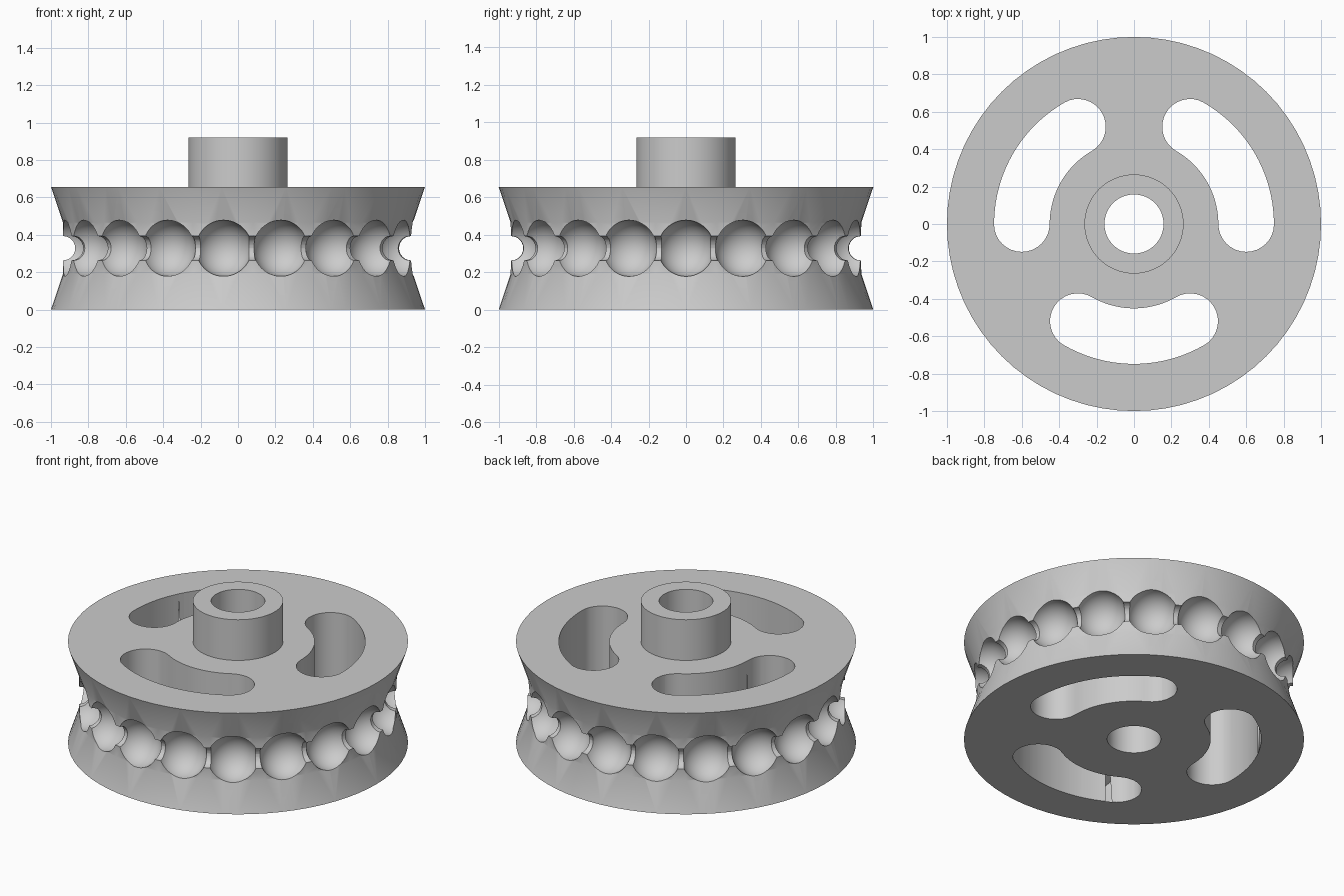
import bpy, bmesh
from math import pi, sin, cos, radians
from mathutils import Matrix, Vector

old = bpy.data.objects.get("Cube")
if old:
    bpy.data.objects.remove(old, do_unlink=True)

MID_Z = 0.328        # height of the groove centre
GROOVE_R = 0.936     # radius of the waist
BALLS = 19

grey = bpy.data.materials.new("light grey")
grey.use_nodes = True
COLOUR = (0.6, 0.6, 0.6, 1)
grey.diffuse_color = COLOUR
grey.node_tree.nodes["Principled BSDF"].inputs["Base Color"].default_value = COLOUR


def make_object(name, bm):
    bmesh.ops.recalc_face_normals(bm, faces=bm.faces)
    mesh = bpy.data.meshes.new(name)
    bm.to_mesh(mesh)
    bm.free()
    mesh.materials.append(grey)
    obj = bpy.data.objects.new(name, mesh)
    bpy.context.collection.objects.link(obj)
    return obj


def lathe(name, profile, sides):
    """Revolve a closed (radius, height) loop about z."""
    bm = bmesh.new()
    rings = []
    for i in range(sides):
        a = 2 * pi * i / sides
        rings.append([bm.verts.new((r * cos(a), r * sin(a), z)) for r, z in profile])
    n = len(profile)
    for i in range(sides):
        here, there = rings[i], rings[(i + 1) % sides]
        for j in range(n):
            k = (j + 1) % n
            bm.faces.new((here[j], there[j], there[k], here[k]))
    return make_object(name, bm)


def polar(r, degrees):
    return Vector((r * cos(radians(degrees)), r * sin(radians(degrees)), 0))


def arc(centre, r, start, end, steps):
    return [centre + polar(r, start + (end - start) * i / steps) for i in range(steps + 1)]


# Wheel body: waisted rim, raised hub and through bore
wheel = lathe("pulley_wheel", [
    (0.158, 0), (1, 0), (GROOVE_R, 0.19), (GROOVE_R, 0.466), (1, 0.656),
    (0.265, 0.656), (0.265, 0.92), (0.158, 0.92)], 72)

# Ball pockets around the waist
bm = bmesh.new()
for i in range(BALLS):
    place = Matrix.Rotation(2 * pi * i / BALLS, 4, 'Z') @ Matrix.Translation((GROOVE_R, 0, MID_Z))
    bmesh.ops.create_uvsphere(bm, u_segments=48, v_segments=24, radius=0.15, matrix=place)
pockets = make_object("ball_pocket_cutter", bm)

# Cord groove linking the pockets
groove = lathe("cord_groove_cutter", [
    (GROOVE_R + p.x, MID_Z + p.y) for p in arc(Vector(), 0.065, 0, 345, 23)], 95)

# Three kidney-shaped lightening slots
bm = bmesh.new()
for mid in (30, 150, 270):
    a, b = mid - 30, mid + 30
    outline = (arc(Vector(), 0.748, a, b, 20)
               + arc(polar(0.6, b), 0.149, b, b + 180, 16)[1:]
               + arc(Vector(), 0.451, b, a, 20)[1:]
               + arc(polar(0.6, a), 0.149, a + 180, a + 360, 16)[1:-1])
    low = bm.faces.new([bm.verts.new((p.x, p.y, -0.1)) for p in outline])
    top = bmesh.ops.extrude_face_region(bm, geom=[low])["geom"]
    bmesh.ops.translate(bm, vec=(0, 0, 0.9),
                        verts=[v for v in top if isinstance(v, bmesh.types.BMVert)])
slots = make_object("slot_cutter", bm)

# Cut everything out of the wheel
bpy.context.view_layer.objects.active = wheel
for cutter in (slots, pockets, groove):
    mod = wheel.modifiers.new(cutter.name, 'BOOLEAN')
    mod.operation = 'DIFFERENCE'
    mod.solver = 'EXACT'
    mod.object = cutter
    bpy.ops.object.modifier_apply(modifier=mod.name)
    bpy.data.objects.remove(cutter, do_unlink=True)

# Smooth the curved walls, keep the rims crisp
bpy.ops.object.select_all(action='DESELECT')
wheel.select_set(True)
bpy.ops.object.shade_smooth_by_angle(angle=radians(30))
